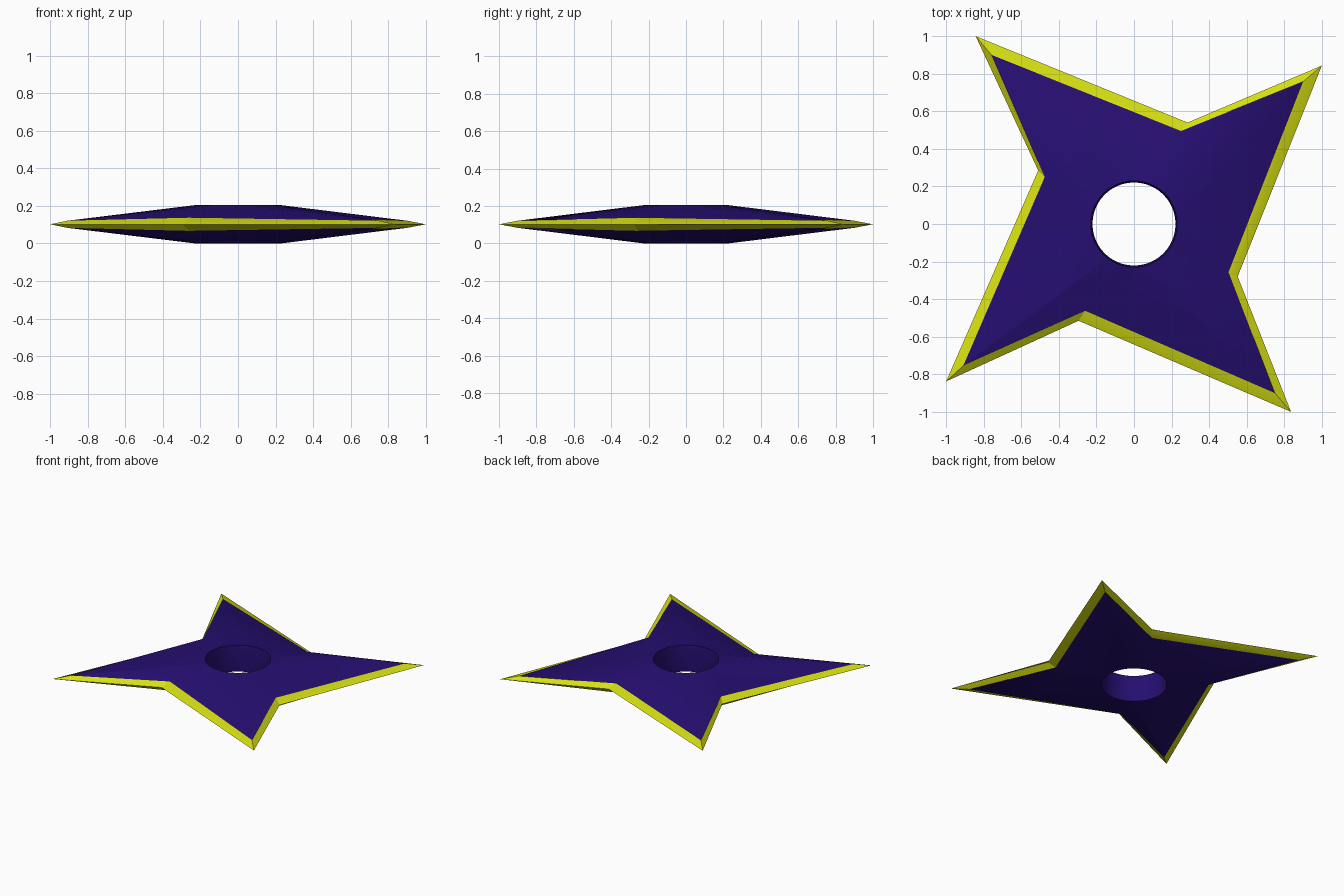
import bpy, bmesh, math

if "Cube" in bpy.data.objects:
    bpy.data.objects.remove(bpy.data.objects["Cube"])


def material(name, colour):
    m = bpy.data.materials.new(name)
    m.diffuse_color = (*colour, 1)
    m.use_nodes = True
    m.node_tree.nodes["Principled BSDF"].inputs["Base Color"].default_value = m.diffuse_color
    return m


purple = material("deep purple", (0.019, 0.0045, 0.165))
yellow = material("acid yellow", (0.67, 0.74, 0.006))

MID = 0.105            # height of the sharp edge plane
SEG = 48               # sides of the centre hole
# star outline, counter-clockwise: tip, notch alternating
outer = [(1.0, .843), (.285, .54), (-.843, 1.0), (-.51, .285),
         (-1.0, -.838), (-.295, -.515), (.836, -1.0), (.552, -.28)]
inner = [(.9, .758), (.25, .495), (-.758, .9), (-.475, .25),
         (-.908, -.753), (-.26, -.462), (.75, -.9), (.503, -.257)]
N = len(outer)

# unwrapped corner angles and the hole vertex where each corner's fan ends
angles = []
for x, y in inner:
    a = math.atan2(y, x)
    while angles and a < angles[-1]:
        a += math.tau
    angles.append(a)
ends = []
for k in range(N):
    nxt = angles[k + 1] if k + 1 < N else angles[0] + math.tau
    ends.append(round((angles[k] + nxt) / 2 / math.tau * SEG))


def ring(bm, radius, z):
    return [bm.verts.new((radius * math.cos(i * math.tau / SEG),
                          radius * math.sin(i * math.tau / SEG), z)) for i in range(SEG)]


bm = bmesh.new()
edge = [bm.verts.new((x, y, MID)) for x, y in outer]
hole_mid = ring(bm, 0.221, MID)

# upper and lower halves are mirror images about the edge plane
for s in (1, -1):
    rim = ring(bm, 0.23, MID + s * 0.102)
    land = [bm.verts.new((x, y, MID + s * (0.035 if i % 2 else 0.019)))
            for i, (x, y) in enumerate(inner)]
    for k in range(N):
        n = (k + 1) % N
        # sharpened bevel
        bm.faces.new((edge[k], edge[n], land[n], land[k])).material_index = 1
        # sloped body: fan at each corner plus a triangle along each side
        start = ends[k - 1] - (SEG if k == 0 else 0)
        for i in range(start, ends[k]):
            bm.faces.new((land[k], rim[(i + 1) % SEG], rim[i % SEG]))
        bm.faces.new((land[k], land[n], rim[ends[k] % SEG]))
    # hole wall
    for i in range(SEG):
        j = (i + 1) % SEG
        bm.faces.new((rim[i], rim[j], hole_mid[j], hole_mid[i]))

bmesh.ops.recalc_face_normals(bm, faces=bm.faces)
mesh = bpy.data.meshes.new("star_blade")
bm.to_mesh(mesh)
bm.free()
mesh.materials.append(purple)
mesh.materials.append(yellow)
# rest exactly on the ground
low = min(v.co.z for v in mesh.vertices)
for v in mesh.vertices:
    v.co.z -= low

blade = bpy.data.objects.new("star_blade", mesh)
bpy.context.collection.objects.link(blade)
bpy.context.view_layer.objects.active = blade
blade.select_set(True)
bpy.ops.object.shade_smooth_by_angle(angle=math.radians(15))
